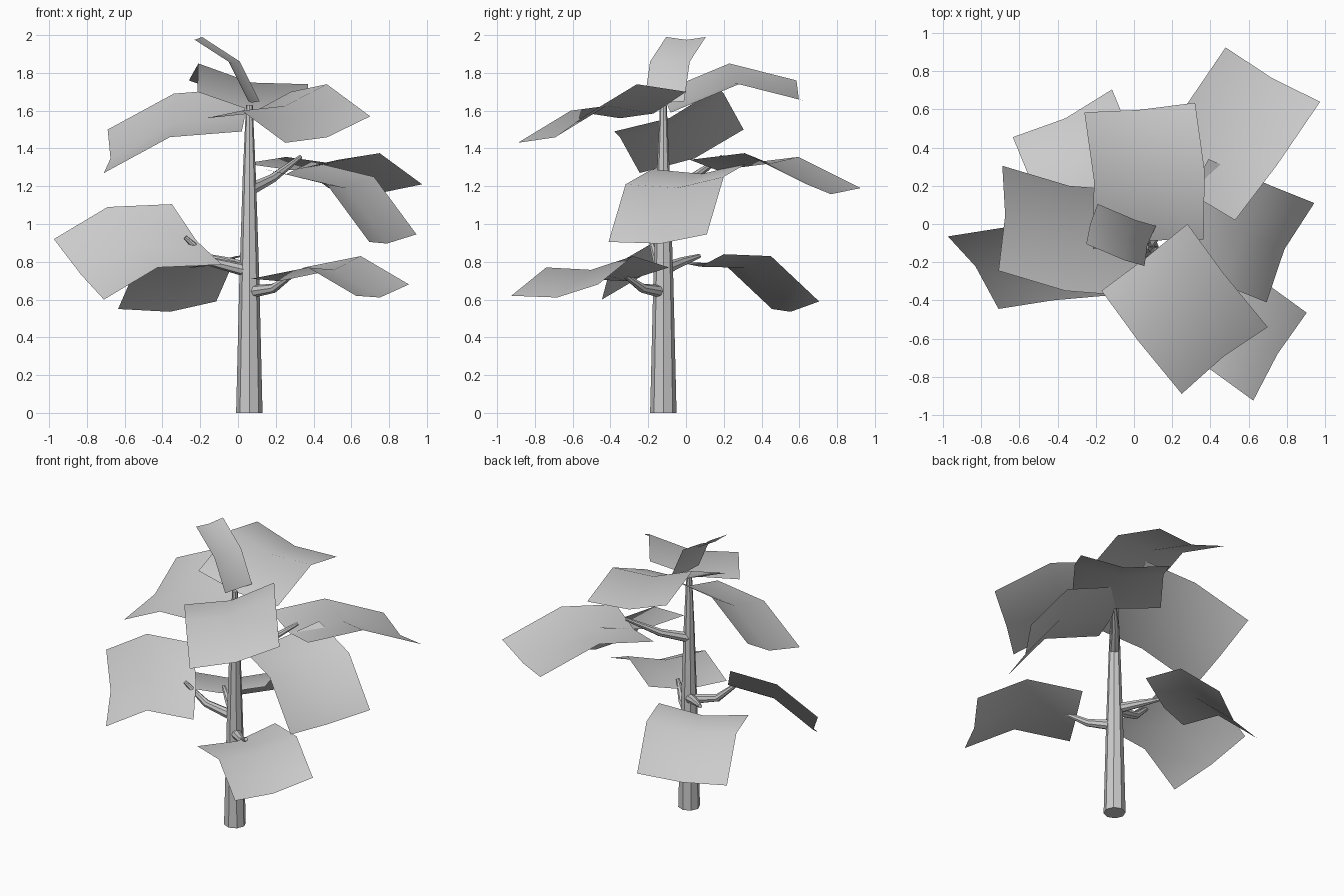
import bpy
from mathutils import Vector

cube = bpy.data.objects.get("Cube")
if cube:
    bpy.data.objects.remove(cube, do_unlink=True)

# One plain grey for the whole plant
grey = bpy.data.materials.new("plain_grey")
grey.use_nodes = True
colour = (0.6, 0.6, 0.6, 1)
grey.diffuse_color = colour
grey.node_tree.nodes["Principled BSDF"].inputs["Base Color"].default_value = colour


def add_object(name, mesh):
    mesh.materials.clear()
    mesh.materials.append(grey)
    for polygon in mesh.polygons:
        polygon.use_smooth = True
    obj = bpy.data.objects.new(name, mesh)
    bpy.context.collection.objects.link(obj)
    return obj


def stem(name, points, radii):
    """Tapered round tube through the points."""
    curve = bpy.data.curves.new(name, "CURVE")
    curve.dimensions = "3D"
    curve.bevel_depth = 1
    curve.bevel_resolution = 2
    curve.use_fill_caps = True
    spline = curve.splines.new("POLY")
    spline.points.add(len(points) - 1)
    for target, position, radius in zip(spline.points, points, radii):
        target.co = (*position, 1)
        target.radius = radius
    source = bpy.data.objects.new(name + "_path", curve)
    bpy.context.collection.objects.link(source)
    depsgraph = bpy.context.evaluated_depsgraph_get()
    mesh = bpy.data.meshes.new_from_object(source.evaluated_get(depsgraph))
    bpy.data.objects.remove(source, do_unlink=True)
    obj = add_object(name, mesh)
    bpy.ops.object.select_all(action="DESELECT")
    obj.select_set(True)
    bpy.context.view_layer.objects.active = obj
    bpy.ops.object.shade_smooth_by_angle()


def leaf(name, tip, middle, base, across):
    """Folded sheet: one side edge swept across, sagging along its centre line."""
    rows = [Vector(tip), Vector(middle), Vector(base)]
    across = Vector(across)
    vertices = []
    for i, start in enumerate(rows):
        along = rows[max(i - 1, 0)] - rows[min(i + 1, 2)]
        down = across.cross(along).normalized()
        if down.z > 0:
            down.negate()
        sag = down * across.length * 0.08
        vertices += [start, start + across / 2 + sag, start + across]
    faces = []
    for row in range(2):
        for column in range(2):
            a = row * 3 + column
            faces.append((a, a + 1, a + 4, a + 3))
    mesh = bpy.data.meshes.new(name)
    mesh.from_pydata(vertices, [], faces)
    # Keep the upper side of the sheet as its front
    if sum(polygon.normal.z for polygon in mesh.polygons) < 0:
        mesh.flip_normals()
    add_object(name, mesh)


# Trunk
stem("trunk",
     [(.06, -.12, 0), (.06, -.12, .7), (.06, -.12, 1.25), (.06, -.12, 1.63)],
     [.07, .053, .035, .018])

# Branches
branch_radii = [.035, .025, .012]
stem("front_left_branch",
     [(.06, -.12, .64), (.19, -.23, .66), (.3, -.34, .74)], branch_radii)
stem("right_branch",
     [(.06, -.12, .75), (-.14, -.15, .8), (-.28, -.19, .93)], branch_radii)
stem("back_right_branch",
     [(.06, -.12, .76), (-.06, -.02, .8), (-.16, .07, .83)], branch_radii)
stem("back_left_branch",
     [(.06, -.12, 1.18), (.18, .03, 1.24), (.33, .19, 1.355)], branch_radii)

# Crown leaves
leaf("crown_sprout",
     (-.19, .105, 1.99), (.01, .02, 1.86), (.115, -.01, 1.65), (-.06, -.21, 0))
leaf("crown_right_leaf",
     (-.71, -.245, 1.27), (-.36, -.35, 1.46), (.02, -.38, 1.49), (.02, .55, .23))
leaf("crown_front_leaf",
     (.25, -.89, 1.43), (.02, -.61, 1.6), (-.17, -.35, 1.56), (.45, .35, .14))
leaf("crown_back_leaf",
     (-.26, .585, 1.76), (-.21, .23, 1.85), (-.215, -.13, 1.7), (.58, .05, -.11))

# Middle leaves
leaf("back_left_leaf",
     (.975, .64, 1.21), (.75, .31, 1.375), (.53, .02, 1.34), (-.495, .285, -.02))
leaf("left_leaf",
     (.945, .11, .945), (.72, .2, 1.25), (.39, .34, 1.33), (-.25, -.52, -.04))

# Lower leaves
leaf("front_left_leaf",
     (.905, -.465, .68), (.65, -.28, .83), (.35, -.09, .77), (-.28, -.46, -.06))
leaf("right_leaf",
     (-.975, -.065, .92), (-.69, -.02, 1.09), (-.35, .01, 1.105), (.265, -.38, -.32))
leaf("back_right_leaf",
     (-.635, .455, .55), (-.53, .2, .79), (-.45, -.05, .8), (.52, .25, .04))
